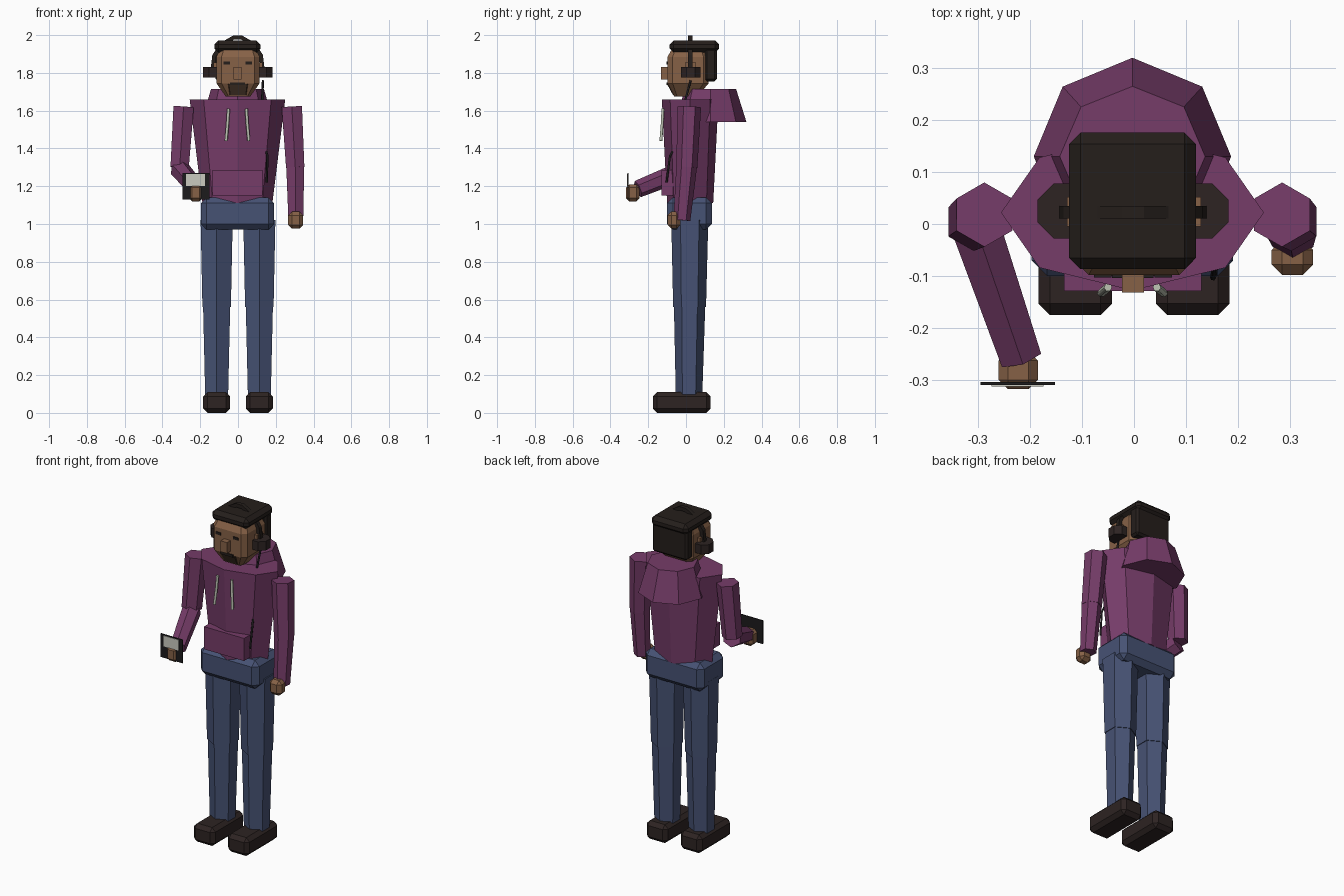
import bpy, bmesh, math
from mathutils import Vector

if "Cube" in bpy.data.objects:
    bpy.data.objects.remove(bpy.data.objects["Cube"], do_unlink=True)


def material(name, *rgb):
    m = bpy.data.materials.new(name)
    m.use_nodes = True
    m.diffuse_color = (*rgb, 1)
    bsdf = next(n for n in m.node_tree.nodes if n.type == 'BSDF_PRINCIPLED')
    bsdf.inputs["Base Color"].default_value = (*rgb, 1)
    bsdf.inputs["Roughness"].default_value = 0.8
    return m


PURPLE = material("purple_cotton", .18, .045, .14)
DENIM = material("blue_denim", .062, .085, .175)
SKIN = material("brown_skin", .24, .12, .062)
HAIR = material("dark_hair", .018, .013, .011)
SHOE = material("dark_leather", .026, .017, .016)
BEARD = material("beard_brown", .07, .04, .024)
BLACK = material("black_plastic", .012, .011, .012)
SCREEN = material("pale_screen", .6, .6, .53)
STRING = material("pale_string", .5, .53, .44)


def finish(name, bm, mat):
    bmesh.ops.recalc_face_normals(bm, faces=bm.faces)
    me = bpy.data.meshes.new(name)
    bm.to_mesh(me)
    bm.free()
    me.materials.append(mat)
    ob = bpy.data.objects.new(name, me)
    bpy.context.collection.objects.link(ob)
    return ob


def loft(name, rings, mat):
    """Skin a list of equal-length point rings and cap both ends."""
    bm = bmesh.new()
    rows = [[bm.verts.new(p) for p in ring] for ring in rings]
    n = len(rows[0])
    for a, b in zip(rows, rows[1:]):
        for i in range(n):
            j = (i + 1) % n
            bm.faces.new((a[i], a[j], b[j], b[i]))
    bm.faces.new(rows[0])
    bm.faces.new(rows[-1])
    return finish(name, bm, mat)


def oval(x, y, z, rx, ry, n=8, turn=0.0):
    angles = [math.tau * i / n + turn for i in range(n)]
    return [(x + rx * math.cos(a), y + ry * math.sin(a), z) for a in angles]


def cut_rect(y0, y1, z, hx, c):
    """Rectangle with chamfered corners, centred on x."""
    return [(-hx + c, y0, z), (hx - c, y0, z), (hx, y0 + c, z), (hx, y1 - c, z),
            (hx - c, y1, z), (-hx + c, y1, z), (-hx, y1 - c, z), (-hx, y0 + c, z)]


def box(name, lo, hi, mat, bevel=0.0):
    bm = bmesh.new()
    bmesh.ops.create_cube(bm, size=1)
    lo, hi = Vector(lo), Vector(hi)
    for v in bm.verts:
        v.co = (lo + hi) / 2 + v.co * (hi - lo)
    if bevel:
        bmesh.ops.bevel(bm, geom=bm.edges[:], offset=bevel, segments=1,
                        profile=0.5, affect='EDGES')
    return finish(name, bm, mat)


def limb(name, a, b, ra, rb, mat, n=6):
    """Tapered prism from a to b."""
    a, b = Vector(a), Vector(b)
    d = (b - a).normalized()
    ref = Vector((0, 0, 1)) if abs(d.y) > .7 else Vector((0, 1, 0))
    u = (ref - d * ref.dot(d)).normalized()
    v = d.cross(u)
    rings = []
    for p, r in ((a, ra), (b, rb)):
        rings.append([p + r * (u * math.cos(math.tau * i / n) + v * math.sin(math.tau * i / n))
                      for i in range(n)])
    return loft(name, rings, mat)


def tube(name, points, radius, mat, resolution=1):
    cu = bpy.data.curves.new(name, 'CURVE')
    cu.dimensions = '3D'
    cu.bevel_depth = radius
    cu.bevel_resolution = resolution
    cu.use_fill_caps = True
    sp = cu.splines.new('POLY')
    sp.points.add(len(points) - 1)
    for p, co in zip(sp.points, points):
        p.co = (*co, 1)
    cu.materials.append(mat)
    ob = bpy.data.objects.new(name, cu)
    bpy.context.collection.objects.link(ob)
    return ob


# Legs and shoes
for s, side in ((1, "left"), (-1, "right")):
    x = s * .113
    limb(side + "_thigh", (x, .02, 1.02), (x, .019, .56), .098, .087, DENIM)
    limb(side + "_shin", (x, .019, .57), (x, .016, .09), .083, .07, DENIM)
    box(side + "_shoe", (x - .071, -.175, 0), (x + .071, .13, .11), SHOE, .022)

# Hips, torso and hood
box("hips", (-.197, -.1, .97), (.191, .137, 1.14), DENIM, .03)
loft("hoodie_body", [oval(-.003, .022, 1.11, .185, .122),
                     oval(-.003, .022, 1.66, .253, .15)], PURPLE)
loft("hood", [oval(-.003, .13, 1.54, .19, .19),
              oval(-.003, .13, 1.715, .14, .135)], PURPLE)
box("front_pocket", (-.135, -.129, 1.15), (.13, -.07, 1.285), PURPLE)
for s, side in ((1, "left"), (-1, "right")):
    tube(side + "_drawstring", [(s * .047 - .003, -.122, 1.61), (s * .052 - .003, -.126, 1.53),
                                (s * .06 - .003, -.133, 1.44)], .008, STRING)

# Arms
limb("left_upper_arm", (.285, .018, 1.62), (.303, .004, 1.3), .062, .056, PURPLE)
limb("left_forearm", (.303, .004, 1.31), (.306, -.022, 1.02), .055, .045, PURPLE)
box("left_hand", (.265, -.098, .975), (.345, -.03, 1.065), SKIN, .02)
limb("right_upper_arm", (-.288, .018, 1.62), (-.309, .004, 1.3), .062, .056, PURPLE)
limb("right_forearm", (-.308, .004, 1.29), (-.219, -.255, 1.185), .054, .046, PURPLE)
box("right_hand", (-.261, -.318, 1.12), (-.185, -.245, 1.21), SKIN, .018)

# Handheld phone
box("phone", (-.295, -.31, 1.13), (-.152, -.304, 1.27), BLACK)
box("phone_screen", (-.274, -.313, 1.2), (-.174, -.309, 1.264), SCREEN)

# Head
limb("neck", (0, .045, 1.6), (0, .045, 1.75), .05, .05, SKIN, 8)
loft("head", [cut_rect(-.062, .06, 1.675, .065, .015),
              cut_rect(-.098, .12, 1.745, .114, .027),
              cut_rect(-.098, .12, 1.885, .114, .027),
              cut_rect(-.075, .1, 1.925, .095, .02)], SKIN)
box("nose", (-.023, -.132, 1.765), (.019, -.09, 1.83), SKIN)
box("mustache", (-.042, -.104, 1.735), (.038, -.095, 1.75), HAIR)
loft("beard", [cut_rect(-.069, -.055, 1.683, .045, .004),
               cut_rect(-.1, -.08, 1.74, .052, .004)], BEARD)
for s, side in ((1, "left"), (-1, "right")):
    x = s * .058 - .002
    box(side + "_eye", (x - .017, -.103, 1.845), (x + .017, -.095, 1.86), HAIR)
    box(side + "_ear", (min(s * .1, s * .129), -.005, 1.79),
        (max(s * .1, s * .129), .052, 1.855), SKIN)

# Hair
box("hair_cap", (-.125, -.087, 1.907), (.119, .176, 1.972), HAIR, .022)
box("hair_back", (-.118, .1, 1.755), (.114, .163, 1.93), HAIR, .012)

# Headphones
for s, side in ((1, "left"), (-1, "right")):
    loft(side + "_ear_cup", [oval(s * .131 - .002, .025, z, .057, .057, 8, math.pi / 8)
                             for z in (1.775, 1.83)], SHOE)
half = [(.132, 1.82), (.124, 1.89), (.085, 1.95), (.02, 1.988)]
arc = half + [(-x, z) for x, z in reversed(half)]
bm = bmesh.new()
rows = []
for x, z in arc:
    out = Vector((x, 0, z - 1.83)).normalized() * .011
    mid = Vector((x - .002, .023, z))
    rows.append([mid + out * k + Vector((0, w, 0))
                 for k, w in ((1, -.012), (1, .012), (-1, .012), (-1, -.012))])
bm.free()
loft("headphone_band", rows, HAIR)
tube("headphone_cord", [(.132, .025, 1.76), (.128, -.003, 1.66), (.145, -.06, 1.4),
                        (.156, -.085, 1.36), (.152, -.103, 1.22)], .006, BLACK)
